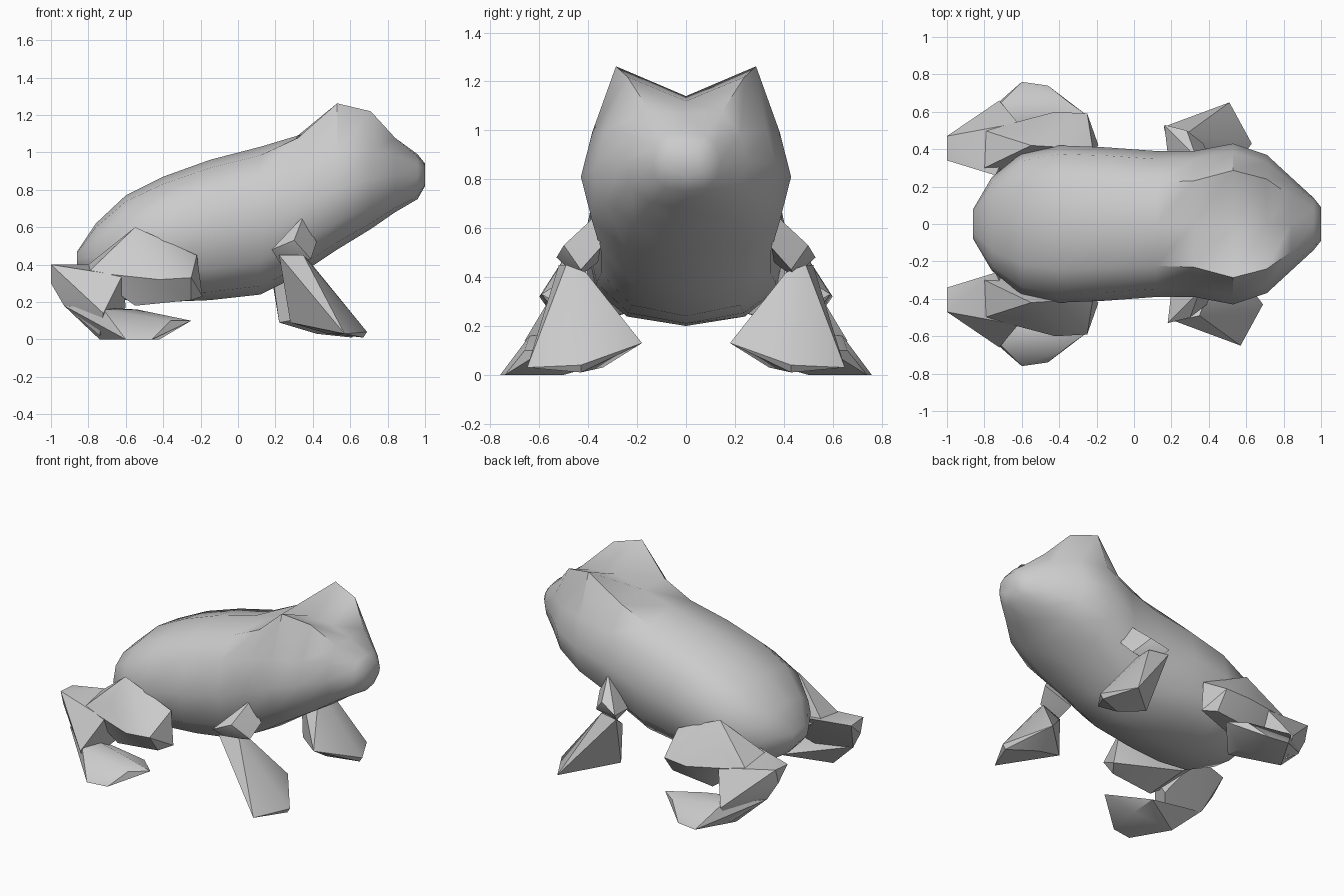
import bpy, bmesh, math

skin = bpy.data.materials.new("grey skin")
skin.diffuse_color = (0.6, 0.6, 0.6, 1)


def finish(name, bm, angle):
    bmesh.ops.recalc_face_normals(bm, faces=bm.faces)
    mesh = bpy.data.meshes.new(name)
    bm.to_mesh(mesh)
    bm.free()
    mesh.materials.append(skin)
    ob = bpy.data.objects.new(name, mesh)
    bpy.context.collection.objects.link(ob)
    bpy.ops.object.select_all(action='DESELECT')
    ob.select_set(True)
    bpy.context.view_layer.objects.active = ob
    bpy.ops.object.shade_smooth_by_angle(angle=math.radians(angle))
    return ob


def hull(name, points, side, shift=0.0):
    # chunky faceted limb piece; points are given for the -y side
    bm = bmesh.new()
    for x, y, z in points:
        bm.verts.new((x + shift, -y * side, z))
    res = bmesh.ops.convex_hull(bm, input=bm.verts)
    loose = [v for v in bm.verts if not v.link_faces]
    bmesh.ops.delete(bm, geom=loose, context='VERTS')
    return finish(name, bm, 35)


# body and head: rings along x as (x, bottom, top, half width, eye lift)
RINGS = [
    (-0.86, 0.38, 0.47, 0.08, 0),
    (-0.76, 0.27, 0.62, 0.25, 0),
    (-0.60, 0.21, 0.77, 0.38, 0),
    (-0.40, 0.20, 0.87, 0.42, 0),
    (-0.15, 0.21, 0.96, 0.41, 0),
    (0.12, 0.24, 1.03, 0.39, 0),
    (0.32, 0.34, 1.09, 0.39, 0.03),
    (0.53, 0.48, 1.14, 0.43, 0.16),
    (0.71, 0.59, 1.12, 0.37, 0.13),
    (0.84, 0.68, 1.07, 0.25, 0.03),
    (0.96, 0.75, 0.99, 0.14, 0),
    (1.00, 0.82, 0.94, 0.09, 0),
]
SIDES = 12


def power(v, p):
    return math.copysign(abs(v) ** p, v)


bm = bmesh.new()
loops = []
for x, lo, hi, half, lift in RINGS:
    ring = []
    for k in range(SIDES):
        a = 2 * math.pi * k / SIDES
        y = half * power(math.sin(a), 0.8)
        z = (lo + hi) / 2 + (hi - lo) / 2 * power(math.cos(a), 0.85)
        if k in (1, SIDES - 1):          # brow over each eye
            z += lift
            y *= 1 + lift
        ring.append(bm.verts.new((x, y, z)))
    loops.append(ring)
for a, b in zip(loops, loops[1:]):
    for k in range(SIDES):
        j = (k + 1) % SIDES
        bm.faces.new((a[k], a[j], b[j], b[k]))
bm.faces.new(loops[0])
bm.faces.new(loops[-1])
finish("body", bm, 40)

UPPER_ARM = [(0.35, -0.36, 0.66), (0.42, -0.35, 0.52), (0.18, -0.53, 0.48),
             (0.30, -0.50, 0.53), (0.23, -0.44, 0.40), (0.39, -0.43, 0.43),
             (0.20, -0.36, 0.46)]
FOREARM = [(0.22, -0.52, 0.45), (0.24, -0.42, 0.38), (0.38, -0.41, 0.42),
           (0.35, -0.49, 0.45), (0.28, -0.38, 0.09), (0.57, -0.65, 0.03),
           (0.67, -0.43, 0.01), (0.69, -0.43, 0.04), (0.50, -0.18, 0.13),
           (0.48, -0.34, 0.03)]
THIGH = [(-0.55, -0.42, 0.60), (-0.62, -0.50, 0.44), (-0.80, -0.30, 0.40),
         (-0.80, -0.50, 0.36), (-0.25, -0.59, 0.33), (-0.25, -0.50, 0.21),
         (-0.42, -0.60, 0.32), (-0.55, -0.50, 0.18), (-0.19, -0.42, 0.23),
         (-0.22, -0.40, 0.45), (-0.60, -0.25, 0.25)]
HEEL = [(-1.00, -0.47, 0.40), (-1.00, -0.34, 0.39), (-1.00, -0.44, 0.30),
        (-0.74, -0.26, 0.40), (-0.93, -0.46, 0.18), (-0.62, -0.54, 0.34),
        (-0.74, -0.58, 0.02), (-0.60, -0.42, 0.17), (-0.72, -0.66, 0.14)]
HIND_FOOT = [(-0.93, -0.47, 0.18), (-0.74, -0.52, 0.0), (-0.60, -0.76, 0.0),
             (-0.46, -0.74, 0.0), (-0.42, -0.50, 0.0), (-0.25, -0.58, 0.10),
             (-0.36, -0.66, 0.10), (-0.54, -0.56, 0.16), (-0.72, -0.64, 0.16),
             (-0.45, -0.36, 0.04)]

# four limbs; the far front leg is set slightly further back
for side, tag, shift in ((-1, "right", 0.0), (1, "left", -0.06)):
    hull(tag + "_upper_arm", UPPER_ARM, side, shift * 0.3)
    hull(tag + "_forearm_and_foot", FOREARM, side, shift)
    hull(tag + "_thigh", THIGH, side)
    hull(tag + "_heel", HEEL, side)
    hull(tag + "_hind_foot", HIND_FOOT, side)
